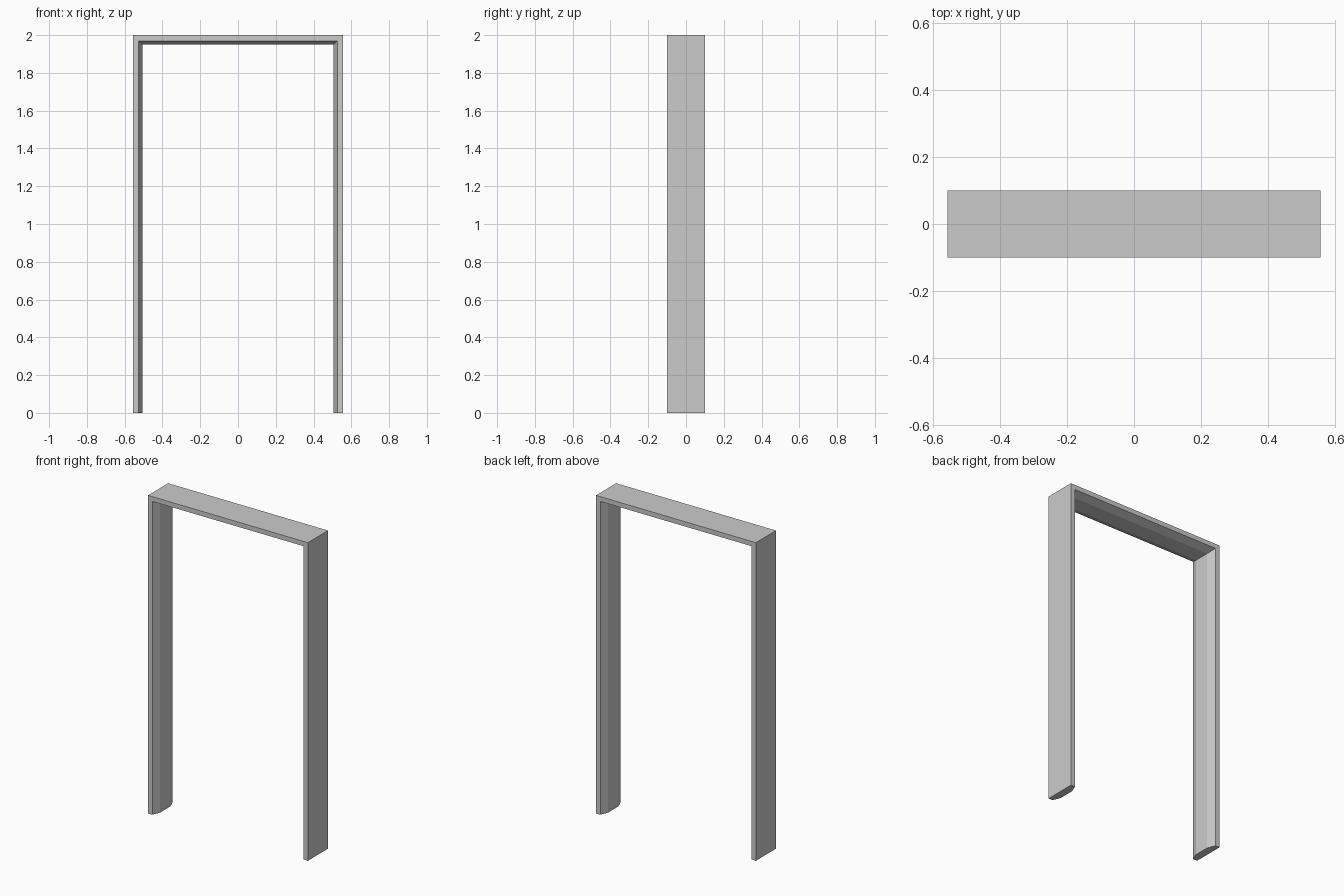
import bpy, bmesh

if "Cube" in bpy.data.objects:
    bpy.data.objects.remove(bpy.data.objects["Cube"])

HALF_W, HEIGHT, HALF_D = 0.556, 2.0, 0.1
LIP, THICK, FLAT = 0.03, 0.05, 0.05

# Cross-section: (inward thickness, depth)
profile = [(0, -HALF_D), (LIP, -HALF_D), (THICK, -FLAT),
           (THICK, FLAT), (LIP, HALF_D), (0, HALF_D)]

# Sweep path: foot, mitred corner, mitred corner, foot
stations = [(-1, 0), (-1, 1), (1, 1), (1, 0)]

bm = bmesh.new()
rings = []
for side, top in stations:
    rings.append([bm.verts.new((side * (HALF_W - t), y, top * (HEIGHT - t)))
                  for t, y in profile])

# Frame sides
n = len(profile)
for a, b in zip(rings, rings[1:]):
    for i in range(n):
        j = (i + 1) % n
        bm.faces.new((a[i], a[j], b[j], b[i]))

# Feet caps
bm.faces.new(rings[0])
bm.faces.new(rings[-1])
bmesh.ops.recalc_face_normals(bm, faces=bm.faces)

mesh = bpy.data.meshes.new("door_frame")
bm.to_mesh(mesh)
bm.free()
frame = bpy.data.objects.new("door_frame", mesh)
bpy.context.collection.objects.link(frame)
